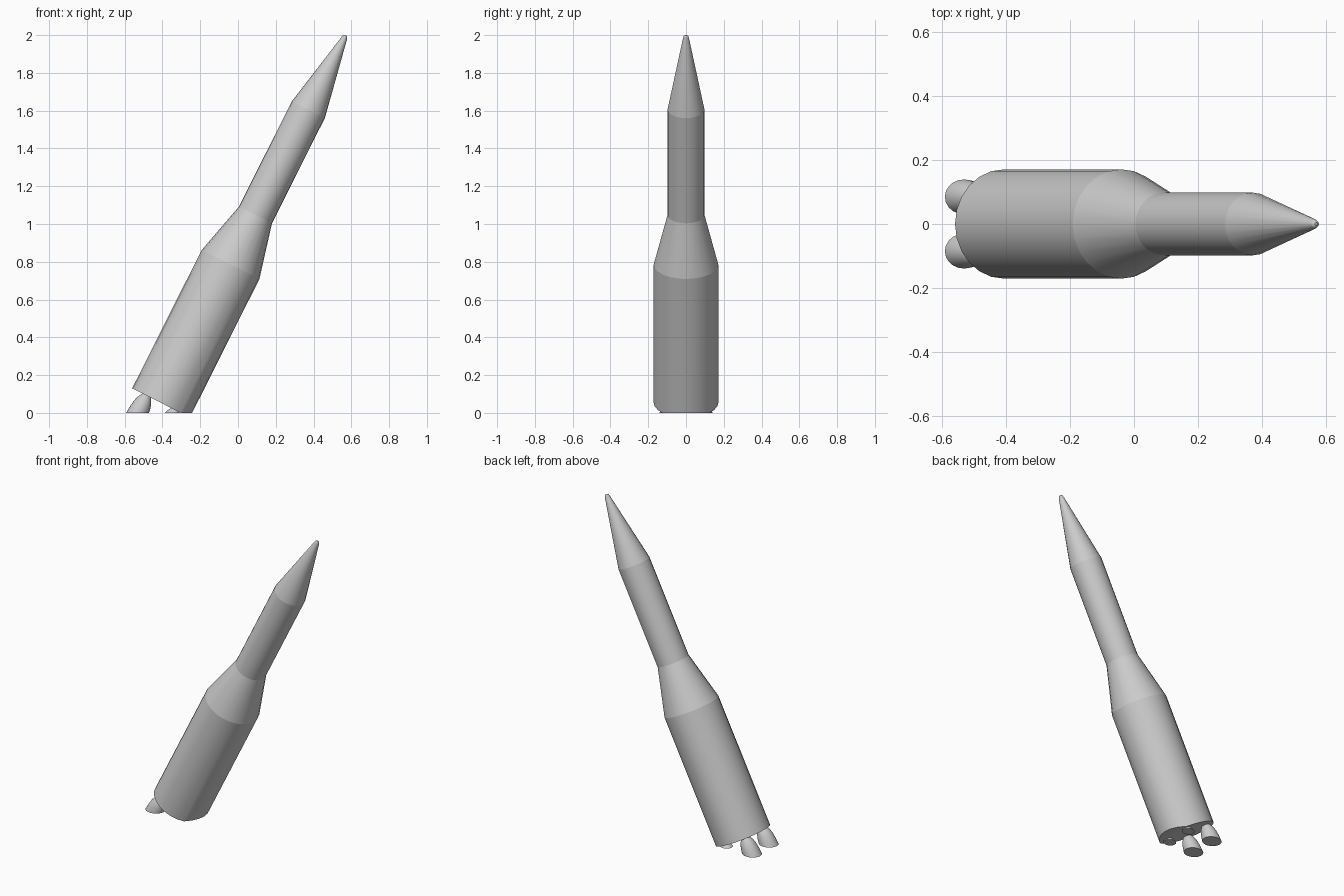
import bpy, bmesh, math
from mathutils import Matrix

if "Cube" in bpy.data.objects:
    bpy.data.objects.remove(bpy.data.objects["Cube"])

# Rocket axis leans toward +x; local z runs along the axis from the base centre
TILT = math.radians(26.68)
PLACE = Matrix.Translation((-0.4075, 0, 0.053)) @ Matrix.Rotation(TILT, 4, 'Y')


def lathe(name, profile, sides, offset=(0, 0), cap_start=False, cap_end=False):
    """Revolve (radius, height) points, tilt into place and trim at the ground."""
    bm = bmesh.new()
    rings = []
    for r, h in profile:
        rings.append([bm.verts.new((offset[0] + r * math.cos(2 * math.pi * i / sides),
                                    offset[1] + r * math.sin(2 * math.pi * i / sides), h))
                      for i in range(sides)])
    for a, b in zip(rings, rings[1:]):
        for i in range(sides):
            j = (i + 1) % sides
            bm.faces.new((a[i], a[j], b[j], b[i]))
    if cap_start:
        bm.faces.new(rings[0])
    if cap_end:
        bm.faces.new(rings[-1])
    bm.transform(PLACE)
    # flat cut at z = 0
    cut = bmesh.ops.bisect_plane(bm, geom=bm.verts[:] + bm.edges[:] + bm.faces[:],
                                 plane_co=(0, 0, 0), plane_no=(0, 0, 1), clear_inner=True)
    edges = [e for e in cut['geom_cut'] if isinstance(e, bmesh.types.BMEdge)]
    if edges:
        bmesh.ops.contextual_create(bm, geom=edges)
    bmesh.ops.recalc_face_normals(bm, faces=bm.faces[:])
    mesh = bpy.data.meshes.new(name)
    bm.to_mesh(mesh)
    bm.free()
    obj = bpy.data.objects.new(name, mesh)
    bpy.context.collection.objects.link(obj)
    bpy.ops.object.select_all(action='DESELECT')
    obj.select_set(True)
    bpy.context.view_layer.objects.active = obj
    bpy.ops.object.shade_smooth_by_angle(angle=math.radians(30))
    return obj


# Main stages, stacked along the axis
lathe("lower_stage", [(0.171, 0), (0.171, 0.82)], 24, cap_start=True)
lathe("stage_adapter", [(0.171, 0.82), (0.098, 1.113)], 24)
lathe("upper_stage", [(0.098, 1.113), (0.098, 1.737)], 24)
lathe("nose_cone", [(0.098, 1.737), (0.016, 2.160), (0.012, 2.172), (0.005, 2.178)],
      24, cap_end=True)

# Four bell nozzles under the base
bell = [(0.022, 0.005), (0.030, -0.008), (0.040, -0.026), (0.048, -0.052),
        (0.053, -0.085), (0.056, -0.12), (0.057, -0.20)]
for side_x, label_x in ((-1, "left"), (1, "right")):
    for side_y, label_y in ((-1, "front"), (1, "back")):
        lathe(f"nozzle_{label_y}_{label_x}", bell, 20, (0.085 * side_x, 0.085 * side_y))
